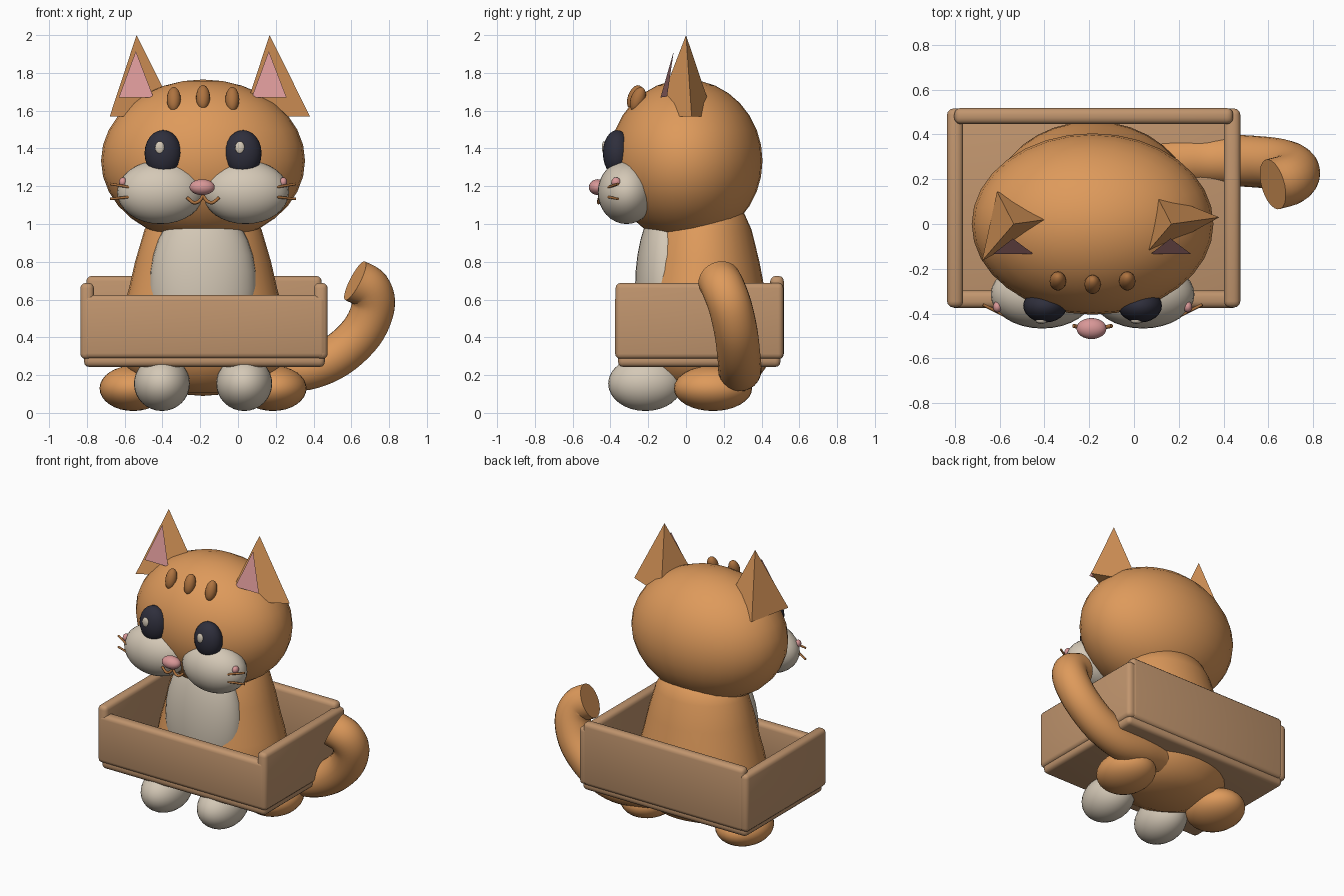
import bpy, bmesh, math
from mathutils import Vector

if "Cube" in bpy.data.objects:
    bpy.data.objects.remove(bpy.data.objects["Cube"])

CX = -0.185  # centre line of the cat


def mat(name, rgb):
    m = bpy.data.materials.new(name)
    m.diffuse_color = (*rgb, 1)
    m.use_nodes = True
    m.node_tree.nodes["Principled BSDF"].inputs["Base Color"].default_value = m.diffuse_color
    return m


ORANGE = mat("orange_fur", (0.73, 0.323, 0.105))
CREAM = mat("cream_fur", (0.66, 0.58, 0.47))
WOOD = mat("cardboard", (0.53, 0.30, 0.155))
DARK = mat("eye_dark", (0.028, 0.028, 0.045))
PINK = mat("pink", (0.69, 0.31, 0.31))
BROWN = mat("stripe_brown", (0.42, 0.17, 0.05))


def finish(name, bm, material, smooth=True):
    bmesh.ops.recalc_face_normals(bm, faces=bm.faces)
    me = bpy.data.meshes.new(name)
    bm.to_mesh(me)
    bm.free()
    me.materials.append(material)
    me.polygons.foreach_set("use_smooth", [smooth] * len(me.polygons))
    ob = bpy.data.objects.new(name, me)
    bpy.context.collection.objects.link(ob)
    return ob


def ball(name, loc, radii, material, segs=32, rings=16, rot=(0, 0, 0)):
    bm = bmesh.new()
    bmesh.ops.create_uvsphere(bm, u_segments=segs, v_segments=rings, radius=1)
    ob = finish(name, bm, material)
    ob.location, ob.scale, ob.rotation_euler = loc, radii, rot
    return ob


def box(name, lo, hi, bevel=0.028):
    bm = bmesh.new()
    bmesh.ops.create_cube(bm, size=1)
    for v in bm.verts:
        v.co = [(l + h) / 2 + c * (h - l) for l, h, c in zip(lo, hi, v.co)]
    bmesh.ops.bevel(bm, geom=bm.edges[:], offset=bevel, segments=3,
                    profile=0.5, affect='EDGES')
    ob = finish(name, bm, WOOD)
    bpy.context.view_layer.objects.active = ob
    ob.select_set(True)
    bpy.ops.object.shade_smooth_by_angle(angle=math.radians(35))
    ob.select_set(False)
    return ob


def pyramid(name, apex, base, material):
    bm = bmesh.new()
    top = bm.verts.new(apex)
    vs = [bm.verts.new(p) for p in base]
    bm.faces.new(vs)
    for i in range(len(vs)):
        bm.faces.new((vs[i], vs[(i + 1) % len(vs)], top))
    return finish(name, bm, material, smooth=False)


def tube(name, pts, radius, material, sides=20, steps=6):
    # round tube along a smooth path, with flat end caps
    P = [Vector(p) for p in pts]
    P = [2 * P[0] - P[1]] + P + [2 * P[-1] - P[-2]]
    path = []
    for i in range(1, len(P) - 2):
        a, b, c, d = P[i - 1:i + 3]
        for k in range(steps):
            t = k / steps
            path.append(0.5 * (2 * b + (c - a) * t + (2 * a - 5 * b + 4 * c - d) * t**2
                               + (3 * b - a - 3 * c + d) * t**3))
    path.append(P[-2])
    bm = bmesh.new()
    rings, n = [], None
    for i, p in enumerate(path):
        tan = (path[min(i + 1, len(path) - 1)] - path[max(i - 1, 0)]).normalized()
        n = tan.cross(Vector((0.1, 1, 0.2))) if n is None else n
        n = (n - tan * n.dot(tan)).normalized()
        b = tan.cross(n)
        rings.append([bm.verts.new(p + radius * (n * math.cos(a) + b * math.sin(a)))
                      for a in (2 * math.pi * j / sides for j in range(sides))])
    for r, s in zip(rings, rings[1:]):
        for j in range(sides):
            k = (j + 1) % sides
            bm.faces.new((r[j], r[k], s[k], s[j]))
    caps = [bm.faces.new(rings[0]), bm.faces.new(rings[-1])]
    idx = [e for f in caps for e in f.edges]
    bmesh.ops.split_edges(bm, edges=idx)
    return finish(name, bm, material)


# body: turned egg profile, flattened front to back
profile = [(0, .09), (.2, .105), (.33, .16), (.41, .25), (.445, .36), (.44, .46), (.42, .56),
           (.392, .66), (.36, .8), (.31, .97), (.25, 1.08), (0, 1.12)]
bm = bmesh.new()
vs = [bm.verts.new((r, 0, z)) for r, z in profile]
es = [bm.edges.new(p) for p in zip(vs, vs[1:])]
bmesh.ops.spin(bm, geom=vs + es, cent=(0, 0, 0), axis=(0, 0, 1),
               angle=2 * math.pi, steps=32)
bmesh.ops.remove_doubles(bm, verts=bm.verts[:], dist=1e-4)
body = finish("body", bm, ORANGE)
body.location, body.scale = (CX, 0.09, 0), (1, 0.83, 1)

ball("belly_patch", (CX, -0.10, 0.66), (0.285, 0.17, 0.46), CREAM)
ball("head", (CX, 0, 1.335), (0.54, 0.405, 0.43), ORANGE)

# paired parts on both sides of the centre line
for side, s in (("left", -1), ("right", 1)):
    ball("front_paw_" + side, (CX + s * 0.218, -0.215, 0.155), (0.148, 0.197, 0.145), CREAM)
    ball("back_paw_" + side, (CX + s * 0.37, 0.143, 0.13), (0.178, 0.207, 0.12), ORANGE)
    ball("cheek_" + side, (CX + s * 0.225, -0.315, 1.168), (0.23, 0.152, 0.168), CREAM)
    ball("eye_" + side, (CX + s * 0.212, -0.365, 1.375), (0.098, 0.075, 0.122), DARK, 24, 12)
    ball("eye_shine_" + side, (CX + s * 0.212 - 0.017, -0.434, 1.405),
         (0.025, 0.012, 0.033), CREAM, 16, 8)
    ball("blush_" + side, (CX + s * 0.425, -0.37, 1.222), (0.02, 0.025, 0.025), PINK, 16, 8)
    for i, (z0, z1) in enumerate(((1.195, 1.212), (1.143, 1.133))):
        tube(f"whisker_{side}_{i}", [(CX + s * 0.39, -0.41, z0), (CX + s * 0.49, -0.36, z1)],
             0.007, BROWN, 8, 1)
    tube("mouth_" + side, [(CX, -0.455, 1.15), (CX + s * .02, -0.462, 1.122),
                           (CX + s * .05, -0.462, 1.113), (CX + s * .085, -0.455, 1.14)],
         0.009, BROWN, 8, 4)
    # three-sided ears with a pink inner wedge
    x = CX + s * 0.352
    pyramid("ear_" + side, (x, 0, 2.0),
            [(x + .214, .03, 1.57), (x - .075, .145, 1.57), (x - .142, -.165, 1.57)], ORANGE)
    pyramid("inner_ear_" + side, (x - .004, -.065, 1.915),
            [(x + .09, -.135, 1.67), (x, -.10, 1.675), (x - .094, -.135, 1.67)], PINK)

ball("nose", (CX - 0.005, -0.467, 1.195), (0.067, 0.047, 0.042), PINK, 24, 12)

# forehead stripes
for i, (dx, y, z) in enumerate(((-.155, -.255, 1.66), (0, -.27, 1.67), (.155, -.255, 1.66))):
    ball(f"forehead_stripe_{i}", (CX + dx, y, z), (0.037, 0.038, 0.068), BROWN, 16, 10,
         (math.radians(-20), 0, 0))

# tail curling up at the side
tube("tail", [(0.02, .25, .26), (.2, .28, .235), (.36, .285, .235), (.52, .28, .30),
              (.655, .265, .425), (.715, .235, .56), (.695, .20, .655), (.62, .177, .70)],
     0.115, ORANGE, 24, 5)

# open box around the cat
box("box_floor", (-.815, -.36, .243), (.46, .50, .315))
box("box_side_left", (-.835, -.373, .285), (-.763, .516, .688))
box("box_side_right", (.402, -.373, .285), (.475, .516, .688))
box("box_front", (-.825, -.376, .288), (.465, -.297, .625))
box("box_back", (-.803, .446, .285), (.443, .518, .725))
